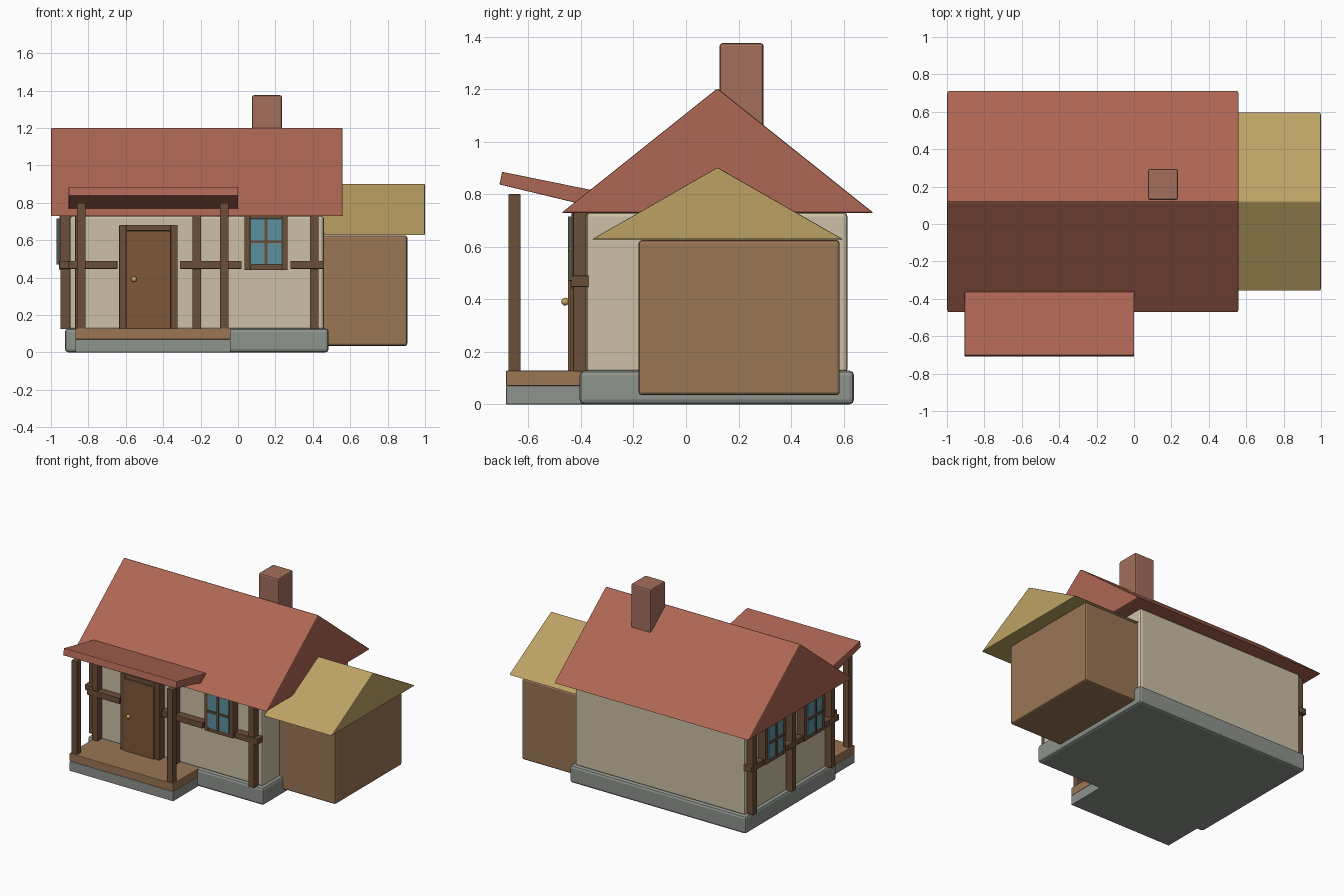
import bpy, bmesh
from math import radians
from mathutils import Vector

if "Cube" in bpy.data.objects:
    bpy.data.objects.remove(bpy.data.objects["Cube"])


def material(name, r, g, b):
    lin = [((c / 255 + 0.055) / 1.055) ** 2.4 for c in (r, g, b)]
    m = bpy.data.materials.new(name)
    m.diffuse_color = (*lin, 1)
    m.use_nodes = True
    m.node_tree.nodes["Principled BSDF"].inputs["Base Color"].default_value = m.diffuse_color
    return m


STONE = material("stone", 142, 147, 141)
PLASTER = material("plaster", 205, 192, 166)
TIMBER = material("timber", 108, 78, 56)
DECK = material("deck_wood", 155, 118, 85)
DOOR = material("door_wood", 126, 88, 56)
TILE = material("tile", 174, 102, 84)
THATCH = material("thatch", 188, 162, 100)
BRICK = material("brick", 163, 110, 92)
GLASS = material("glass", 92, 145, 158)
BRASS = material("brass", 200, 165, 90)


def finish(name, bm, mat, bevel=0.0):
    bmesh.ops.recalc_face_normals(bm, faces=bm.faces[:])
    me = bpy.data.meshes.new(name)
    bm.to_mesh(me)
    bm.free()
    ob = bpy.data.objects.new(name, me)
    bpy.context.collection.objects.link(ob)
    me.materials.append(mat)
    if bevel:
        mod = ob.modifiers.new("bevel", "BEVEL")
        mod.width, mod.segments = bevel, 2
    return ob


def box(name, x, y, z, mat, bevel=0.0):
    """Box from (min, max) ranges."""
    bm = bmesh.new()
    bmesh.ops.create_cube(bm, size=1)
    for v in bm.verts:
        v.co = Vector([(a + b) / 2 + c * (b - a) for c, (a, b) in zip(v.co, (x, y, z))])
    return finish(name, bm, mat, bevel)


def extrude_x(name, profile, x, mat, bevel=0.0):
    """Extrude a (y, z) profile along x."""
    bm = bmesh.new()
    face = bm.faces.new([bm.verts.new((x[0], y, z)) for y, z in profile])
    new = bmesh.ops.extrude_face_region(bm, geom=[face])["geom"]
    bmesh.ops.translate(bm, vec=(x[1] - x[0], 0, 0),
                        verts=[v for v in new if isinstance(v, bmesh.types.BMVert)])
    return finish(name, bm, mat, bevel)


def wall_box(name, side, u, d, z, mat, bevel=0.003):
    """Box on the front or left wall: u runs along the wall, d is depth outwards."""
    if side == "front":
        return box(name, u, (-0.38 - d[1], -0.38 - d[0]), z, mat, bevel)
    return box(name, (-0.90 - d[1], -0.90 - d[0]), u, z, mat, bevel)


def window(side, c, tag):
    # frame strips, pane and glazing bars
    n = f"{tag}_window"
    for s in (-1, 1):
        e = sorted((c + s * 0.085, c + s * 0.115))
        wall_box(n + "_jamb", side, e, (-0.01, 0.055), (0.44, 0.745), TIMBER)
    for z in ((0.44, 0.47), (0.715, 0.745)):
        wall_box(n + "_rail", side, (c - 0.085, c + 0.085), (-0.01, 0.055), z, TIMBER)
    wall_box(n + "_pane", side, (c - 0.085, c + 0.085), (-0.01, 0.062), (0.47, 0.715), GLASS)
    wall_box(n + "_bar_upright", side, (c - 0.007, c + 0.007), (0.05, 0.07), (0.47, 0.715), TIMBER, 0)
    wall_box(n + "_bar_cross", side, (c - 0.085, c + 0.085), (0.05, 0.07), (0.585, 0.599), TIMBER, 0)


# Main house
box("foundation", (-0.925, 0.485), (-0.405, 0.64), (0, 0.128), STONE, 0.018)
box("house_walls", (-0.90, 0.46), (-0.38, 0.615), (0.12, 0.73), PLASTER, 0.015)
extrude_x("main_roof", [(-0.475, 0.728), (0.715, 0.728), (0.12, 1.203)], (-1.0, 0.56), TILE, 0.008)
box("chimney", (0.075, 0.235), (0.128, 0.295), (0.95, 1.375), BRICK, 0.01)

# Side annex
box("annex_walls", (0.40, 0.905), (-0.18, 0.585), (0.035, 0.625), DECK, 0.012)
extrude_x("annex_roof", [(-0.36, 0.627), (0.60, 0.627), (0.12, 0.902)], (0.38, 1.0), THATCH, 0.006)

# Porch
box("porch_base", (-0.87, -0.04), (-0.685, -0.38), (0, 0.07), STONE, 0.003)
box("porch_deck", (-0.87, -0.04), (-0.685, -0.38), (0.07, 0.128), DECK, 0.003)
for x in (-0.838, -0.073):
    box("porch_post", (x - 0.023, x + 0.023), (-0.676, -0.63), (0.125, 0.80), TIMBER, 0.003)
extrude_x("porch_roof", [(-0.71, 0.837), (-0.70, 0.885), (-0.33, 0.81), (-0.34, 0.748)],
          (-0.905, 0.0), TILE, 0.003)

# Timber framing: uprights and beams interrupted by openings
for side, posts, beams in (
        ("front", (-0.848, -0.22, 0.408), ((-0.905, -0.645), (-0.31, 0.02), (0.28, 0.46))),
        ("left", (-0.33, 0.117, 0.565), ((-0.385, -0.235), (0.02, 0.21), (0.47, 0.615)))):
    for u in posts:
        wall_box(side + "_wall_post", side, (u - 0.023, u + 0.023), (-0.01, 0.05), (0.125, 0.735), TIMBER)
    for u in beams:
        wall_box(side + "_wall_beam", side, u, (-0.01, 0.056), (0.447, 0.49), TIMBER)

# Windows
window("front", 0.15, "front")
for y in (-0.107, 0.34):
    window("left", y, "left")

# Door with frame and knob
for x in ((-0.635, -0.598), (-0.36, -0.323)):
    wall_box("door_jamb", "front", x, (-0.01, 0.06), (0.125, 0.682), TIMBER)
wall_box("door_lintel", "front", (-0.598, -0.36), (-0.01, 0.06), (0.65, 0.682), TIMBER)
wall_box("door", "front", (-0.598, -0.36), (-0.01, 0.07), (0.128, 0.65), DOOR)
bm = bmesh.new()
bmesh.ops.create_uvsphere(bm, u_segments=12, v_segments=8, radius=0.015)
bmesh.ops.translate(bm, vec=(-0.556, -0.46, 0.391), verts=bm.verts[:])
for f in bm.faces:
    f.smooth = True
finish("door_knob", bm, BRASS)
